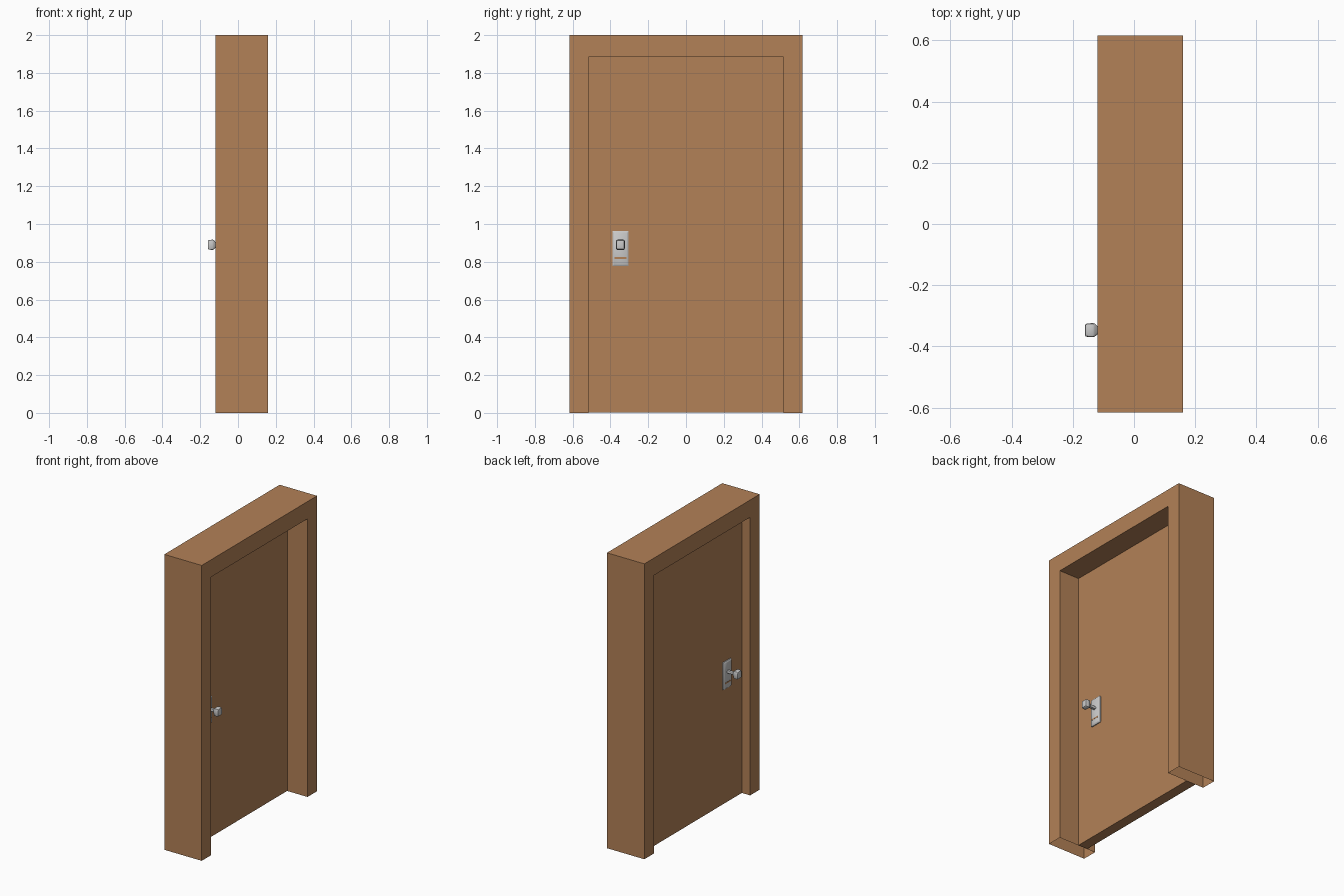
import bpy, bmesh

if "Cube" in bpy.data.objects:
    bpy.data.objects.remove(bpy.data.objects["Cube"])

def material(name, rgb):
    m = bpy.data.materials.new(name)
    m.diffuse_color = (*rgb, 1)
    m.use_nodes = True
    m.node_tree.nodes["Principled BSDF"].inputs["Base Color"].default_value = m.diffuse_color
    return m

WOOD = material("brown wood", (0.45, 0.22, 0.095))
METAL = material("grey metal", (0.58, 0.58, 0.58))

def make(name, bm, mat, smooth=False):
    bmesh.ops.recalc_face_normals(bm, faces=bm.faces)
    me = bpy.data.meshes.new(name)
    bm.to_mesh(me)
    bm.free()
    me.materials.append(mat)
    ob = bpy.data.objects.new(name, me)
    bpy.context.collection.objects.link(ob)
    if smooth:
        bpy.ops.object.select_all(action='DESELECT')
        ob.select_set(True)
        bpy.context.view_layer.objects.active = ob
        bpy.ops.object.shade_smooth_by_angle(angle=0.6)
    return ob

def box(name, lo, hi, mat):
    bm = bmesh.new()
    bmesh.ops.create_cube(bm, size=1)
    for v in bm.verts:
        v.co = [(a + b) / 2 + c * (b - a) for a, b, c in zip(lo, hi, v.co)]
    return make(name, bm, mat)

def loft(name, sections, y, z, mat):
    """Rounded rectangular sections (x, half width, half height, corner) along x."""
    bm = bmesh.new()
    rings = []
    for x, w, h, c in sections:
        k = c * 0.3
        corner = [(w, h - c), (w - k, h - k), (w - c, h)]
        pts = corner + [(-a, b) for a, b in corner[::-1]]
        pts += [(-a, -b) for a, b in pts]
        rings.append([bm.verts.new((x, y + a, z + b)) for a, b in pts])
    for r, s in zip(rings, rings[1:]):
        for i in range(len(r)):
            j = (i + 1) % len(r)
            bm.faces.new((r[i], r[j], s[j], s[i]))
    bm.faces.new(rings[0])
    bm.faces.new(rings[-1])
    return make(name, bm, mat, True)

# Door frame: U outline extruded through the wall, open underneath
bm = bmesh.new()
outline = [(-0.617, 0), (-0.617, 2), (0.617, 2), (0.617, 0),
           (0.515, 0), (0.515, 1.883), (-0.515, 1.883), (-0.515, 0)]
face = bm.faces.new([bm.verts.new((-0.12, y, z)) for y, z in outline])
ext = bmesh.ops.extrude_face_region(bm, geom=[face])
bmesh.ops.translate(bm, vec=(0.28, 0, 0),
                    verts=[g for g in ext["geom"] if isinstance(g, bmesh.types.BMVert)])
bmesh.ops.delete(bm, geom=[f for f in bm.faces if all(v.co.z < 0.001 for v in f.verts)],
                 context='FACES_ONLY')
make("door_frame", bm, WOOD)

# Door leaf
X0, X1 = -0.06, 0.01
box("door_panel", (X0, -0.515, 0.002), (X1, 0.515, 1.883), WOOD)

# Lock plate, knob and slot on both faces
Y, Z = -0.347, 0.89
for side, x, s in (("back", X0, -1), ("front", X1, 1)):
    loft(side + "_lock_plate",
         [(x, 0.043, 0.093, 0.004), (x + s * 0.006, 0.043, 0.093, 0.004),
          (x + s * 0.012, 0.036, 0.086, 0.004)], Y, 0.87, METAL)
    loft(side + "_knob",
         [(x + s * d, w, h, c) for d, w, h, c in (
             (0.008, 0.010, 0.010, 0.006), (0.055, 0.010, 0.010, 0.006),
             (0.068, 0.021, 0.024, 0.007), (0.074, 0.023, 0.027, 0.007),
             (0.092, 0.022, 0.026, 0.007), (0.098, 0.020, 0.023, 0.007),
             (0.100, 0.016, 0.018, 0.007))], Y, Z, METAL)
    a, b = sorted((x + s * 0.011, x + s * 0.013))
    box(side + "_plate_slot", (a, Y - 0.032, 0.815), (b, Y + 0.032, 0.824), WOOD)
